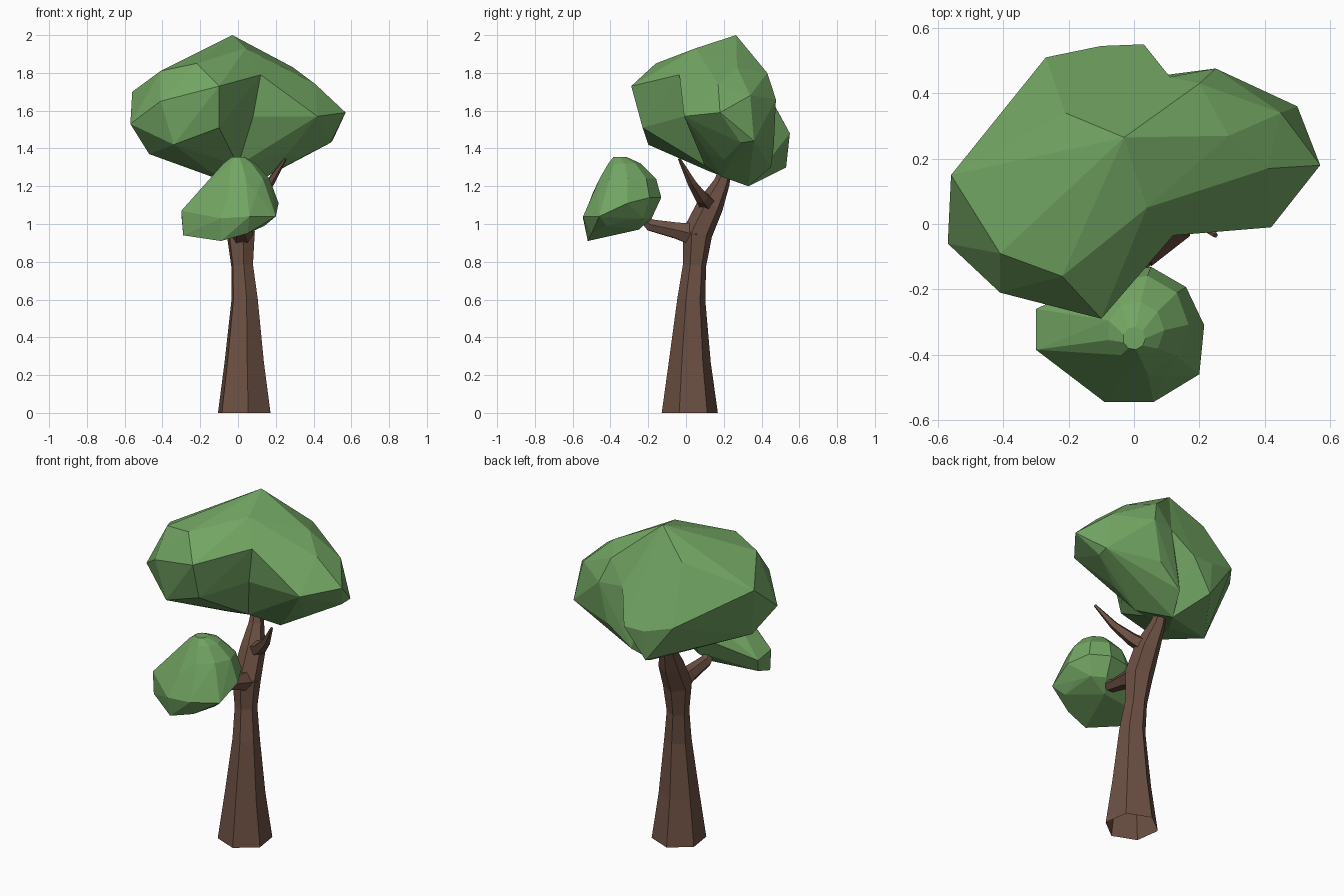
import bpy, bmesh, math
from mathutils import Vector

if "Cube" in bpy.data.objects:
    bpy.data.objects.remove(bpy.data.objects["Cube"])


def material(name, rgb):
    m = bpy.data.materials.new(name)
    m.diffuse_color = (*rgb, 1)
    m.use_nodes = True
    m.node_tree.nodes["Principled BSDF"].inputs["Base Color"].default_value = m.diffuse_color
    return m


BARK = material("bark brown", (0.15, 0.08, 0.056))
LEAF = material("leaf green", (0.17, 0.38, 0.125))


def finish(bm, name, mat):
    """Turn a bmesh into a flat-shaded object."""
    bmesh.ops.recalc_face_normals(bm, faces=bm.faces)
    me = bpy.data.meshes.new(name)
    bm.to_mesh(me)
    bm.free()
    me.materials.append(mat)
    ob = bpy.data.objects.new(name, me)
    bpy.context.collection.objects.link(ob)
    return ob


def limb(name, path, sides, phase=0.0):
    """Faceted tapering tube through (x, y, z, radius) stations, open at its root."""
    bm = bmesh.new()
    pts = [Vector(p[:3]) for p in path]
    rings = []
    for i, p in enumerate(pts):
        t = pts[min(i + 1, len(pts) - 1)] - pts[max(i - 1, 0)]
        turn = Vector((0, 0, 1)).rotation_difference(t.normalized())
        ring = []
        for k in range(sides):
            a = phase + 2 * math.pi * k / sides
            ring.append(bm.verts.new(
                p + turn @ Vector((math.cos(a), math.sin(a), 0)) * path[i][3]))
        rings.append(ring)
    for a, b in zip(rings, rings[1:]):
        for k in range(sides):
            n = (k + 1) % sides
            bm.faces.new((a[k], a[n], b[n], b[k]))
    bm.faces.new(rings[-1])
    return finish(bm, name, BARK)


def leaf_lobe(name, corners, simplify=True):
    """Faceted leaf mass wrapped around a few corner points."""
    bm = bmesh.new()
    for c in corners:
        bm.verts.new(c)
    res = bmesh.ops.convex_hull(bm, input=bm.verts)
    inner = [v for v in res["geom_interior"] if isinstance(v, bmesh.types.BMVert)]
    bmesh.ops.delete(bm, geom=inner, context='VERTS')
    if simplify:
        bmesh.ops.dissolve_limit(bm, angle_limit=math.radians(5),
                                 verts=bm.verts, edges=bm.edges)
    return finish(bm, name, LEAF)


# Trunk, flared at the foot and leaning back towards its top
limb("trunk", [(0.033, 0.02, 0, 0.15), (0.033, 0.02, 0.27, 0.112),
               (0.035, 0.028, 0.6, 0.075), (0.022, 0.045, 0.78, 0.062),
               (0.015, 0.06, 0.95, 0.08), (0.01, 0.13, 1.1, 0.07),
               (-0.01, 0.19, 1.22, 0.043), (-0.02, 0.215, 1.31, 0.03)],
     6, math.radians(-22))

# Front branch carrying the small leaf mass, and the bare side twig
limb("front_branch", [(0.02, 0.06, 0.94, 0.07), (0.015, -0.05, 0.965, 0.048),
                      (0.0, -0.19, 0.995, 0.036), (0.0, -0.27, 1.08, 0.02)], 6)
limb("side_twig", [(0.01, 0.13, 1.09, 0.05), (0.09, 0.085, 1.14, 0.038),
                   (0.17, 0.03, 1.22, 0.024), (0.25, -0.035, 1.345, 0.008)], 5)

# Corners shared by both big lobes: crown, front notch, back notch and underside
shared = [(-0.03, 0.265, 2.0), (0.04, 0.05, 1.93), (0.12, -0.035, 1.79),
          (0.08, -0.01, 1.57), (0.11, 0.45, 1.66),
          (0.0, 0.33, 1.2), (0.0, 0.1, 1.31)]

# Left lobe, swinging forward
canopy = leaf_lobe("canopy", shared + [
    (-0.25, 0.12, 1.86), (-0.21, 0.34, 1.85), (-0.22, -0.16, 1.85),
    (-0.41, -0.09, 1.81), (-0.1, -0.29, 1.73), (-0.41, -0.21, 1.65),
    (-0.56, 0.15, 1.7), (-0.57, -0.06, 1.53), (-0.4, 0.3, 1.62),
    (-0.27, 0.51, 1.53), (-0.1, 0.545, 1.48), (0.03, 0.55, 1.48),
    (-0.1, 0.53, 1.3), (-0.1, -0.23, 1.51),
    (-0.34, -0.2, 1.42), (-0.47, 0.04, 1.37), (-0.15, 0.12, 1.28)], False)

# Right lobe, merged into the left one so no faces remain inside
right_lobe = leaf_lobe("canopy_right_lobe", shared + [
    (0.29, 0.27, 1.83), (0.2, 0.43, 1.8), (0.25, 0.476, 1.66),
    (0.41, 0.17, 1.74), (0.45, 0.34, 1.68), (0.57, 0.18, 1.59),
    (0.42, -0.01, 1.57), (0.5, 0.36, 1.44), (0.49, 0.29, 1.43),
    (0.2, 0.465, 1.42), (0.05, 0.45, 1.3),
    (0.31, 0.2, 1.34), (0.15, 0.19, 1.25), (0.27, 0.11, 1.38)], False)
mod = canopy.modifiers.new("merge", 'BOOLEAN')
mod.operation, mod.solver, mod.object = 'UNION', 'EXACT', right_lobe
bpy.context.view_layer.objects.active = canopy
bpy.ops.object.modifier_apply(modifier="merge")
bpy.data.objects.remove(right_lobe)

# Small leaf mass: round dome rings (x, y, z, radius) flowing into a drooping skirt
dome = []
for x, y, z, r in [(0.0, -0.35, 1.355, 0.035), (0.005, -0.325, 1.32, 0.088),
                   (0.015, -0.308, 1.24, 0.152), (0.02, -0.31, 1.14, 0.182),
                   (0.02, -0.31, 1.03, 0.13)]:
    for k in range(9):
        a = 2 * math.pi * k / 9
        dome.append((x + r * math.cos(a), y + r * math.sin(a), z))
leaf_lobe("small_canopy", dome + [
    (-0.3, -0.26, 1.05), (-0.3, -0.385, 1.07), (-0.29, -0.39, 0.94),
    (-0.28, -0.29, 0.97), (-0.09, -0.545, 1.03), (0.06, -0.545, 1.04),
    (0.2, -0.46, 1.04), (0.215, -0.31, 1.11), (-0.09, -0.52, 0.91),
    (0.05, -0.5, 0.95), (0.14, -0.42, 0.99), (0.0, -0.25, 0.97),
    (-0.05, -0.495, 1.16), (0.1, -0.47, 1.16)])
